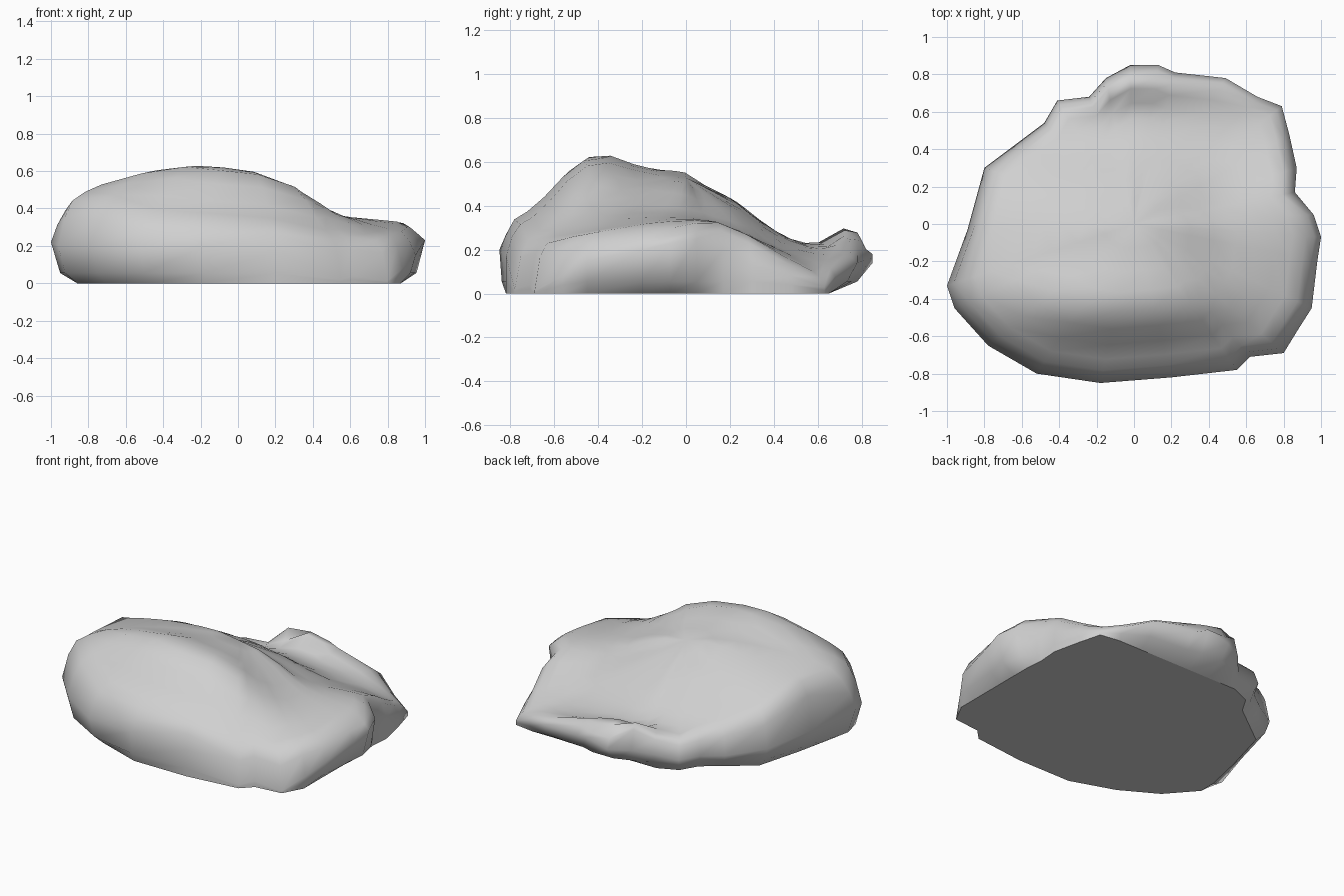
import bpy
import bmesh
from math import exp

cube = bpy.data.objects.get("Cube")
if cube:
    bpy.data.objects.remove(cube, do_unlink=True)

# Widest outline of the boulder (x, y, z), counter-clockwise from the left end
OUTLINE = [(-1, -.33, .22), (-.96, -.45, .2), (-.78, -.65, .2), (-.52, -.8, .18),
           (-.18, -.85, .2), (.2, -.82, .17), (.55, -.78, .02), (.62, -.71, .04),
           (.8, -.69, .01), (.88, -.56, .08), (.95, -.45, .15), (.98, -.2, .2),
           (1, -.07, .23), (.96, .05, .25), (.86, .17, .2), (.87, .3, .13),
           (.83, .48, .08), (.79, .63, .03), (.66, .68, .08), (.49, .78, .14),
           (.22, .81, .15), (.13, .85, .18), (-.02, .85, .14), (-.15, .78, .14),
           (-.24, .68, .1), (-.41, .66, .1), (-.48, .54, .1), (-.6, .45, .1),
           (-.8, .3, .14), (-.89, -.03, .16)]

# Crest heights from front to back, and from side to side
CREST_Y = [(-.85, .24), (-.8, .33), (-.7, .39), (-.6, .49), (-.53, .58),
           (-.44, .64), (-.35, .64), (-.2, .58), (0, .56), (.05, .51),
           (.22, .43), (.4, .28), (.54, .22), (.85, .2)]
CREST_X = [(-1, .26), (-.96, .36), (-.85, .47), (-.72, .53), (-.5, .59),
           (-.2, .63), (.1, .59), (.3, .51), (.43, .43), (.55, .38),
           (.75, .34), (.87, .33), (1, .25)]
# Share of the side crest that the low shoulder reaches, front to back
SHOULDER_Y = [(-.8, .5), (-.6, .7), (-.45, .83), (-.3, .91), (-.1, 1),
              (.12, 1), (.3, .77), (.54, .5), (.85, .45)]
PEAK = .63


def clamp(value, low, high):
    return max(low, min(high, value))


def along(profile, t):
    """Linear interpolation along a profile of (position, height)."""
    if t <= profile[0][0]:
        return profile[0][1]
    for (a, ha), (b, hb) in zip(profile, profile[1:]):
        if t <= b:
            return ha + (hb - ha) * (t - a) / (b - a)
    return profile[-1][1]


def height(x, y):
    """Top surface: crest profiles combined, a low shoulder, a lip and a dip."""
    crest, side = along(CREST_Y, y), along(CREST_X, x)
    hump = crest * side / PEAK
    shoulder = along(SHOULDER_Y, y) * side
    hump += (shoulder - hump) * clamp((x - .4) / .35, 0, 1)
    # the back part is flatter across than the main hump, most of all on one side
    start = -.3 if x < 0 else .2
    hump += (crest - hump) * clamp((y - start) / .5, 0, 1) * .5
    # the lip peaks sharply on one side and runs out along the other
    spread = .13 if x < -.1 else .33
    lip = .12 * exp(-((y - .745) / .06) ** 2 - ((x + .1) / spread) ** 2)
    # the back corner sinks toward the ground
    dip = .1 * exp(-((x - .8) ** 2 + (y - .63) ** 2) / .05)
    return hump + lip - dip


def bottom_ring(x, y, z):
    tuck = .9 if x < -.3 else 1
    return clamp(x * tuck, -.86, .87), clamp(y * tuck, -.82, .65), 0


def lower_ring(x, y, z):
    bx, by, _ = bottom_ring(x, y, z)
    return bx + (x - bx) * .65, by + (y - by) * .65, min(.055, z * .5)


def rim_ring(x, y, z):
    return x, y, z


def top_ring(scale, blend):
    def place(x, y, z):
        px, py = x * scale, y * scale
        return px, py, z + (height(px, py) - z) * blend
    return place


rings = [bottom_ring, lower_ring, rim_ring, top_ring(.965, .75)]
rings += [top_ring(s, 1) for s in (.92, .85, .76, .66, .55, .43, .3, .15)]

# Loft the rings into one closed stone
bm = bmesh.new()
loops = [[bm.verts.new(place(*p)) for p in OUTLINE] for place in rings]
count = len(OUTLINE)
for low, high in zip(loops, loops[1:]):
    for i in range(count):
        j = (i + 1) % count
        bm.faces.new((low[i], low[j], high[j], high[i]))
summit = bm.verts.new((0, 0, height(0, 0)))
for i in range(count):
    bm.faces.new((loops[-1][i], loops[-1][(i + 1) % count], summit))
base = bm.faces.new(list(reversed(loops[0])))

# Soften the top surface slightly
inner = [v for loop in loops[5:] for v in loop] + [summit]
bmesh.ops.smooth_vert(bm, verts=inner, factor=.25,
                      use_axis_x=False, use_axis_y=False, use_axis_z=True)
bmesh.ops.recalc_face_normals(bm, faces=bm.faces)
for face in bm.faces:
    face.smooth = True
# Keep the flat underside crisp
for edge in base.edges:
    edge.smooth = False

mesh = bpy.data.meshes.new("boulder")
bm.to_mesh(mesh)
bm.free()
boulder = bpy.data.objects.new("boulder", mesh)
bpy.context.collection.objects.link(boulder)

# Plain grey stone
stone = bpy.data.materials.new("grey_stone")
stone.use_nodes = True
colour = (.63, .63, .63, 1)
stone.diffuse_color = colour
stone.node_tree.nodes["Principled BSDF"].inputs["Base Color"].default_value = colour
mesh.materials.append(stone)
